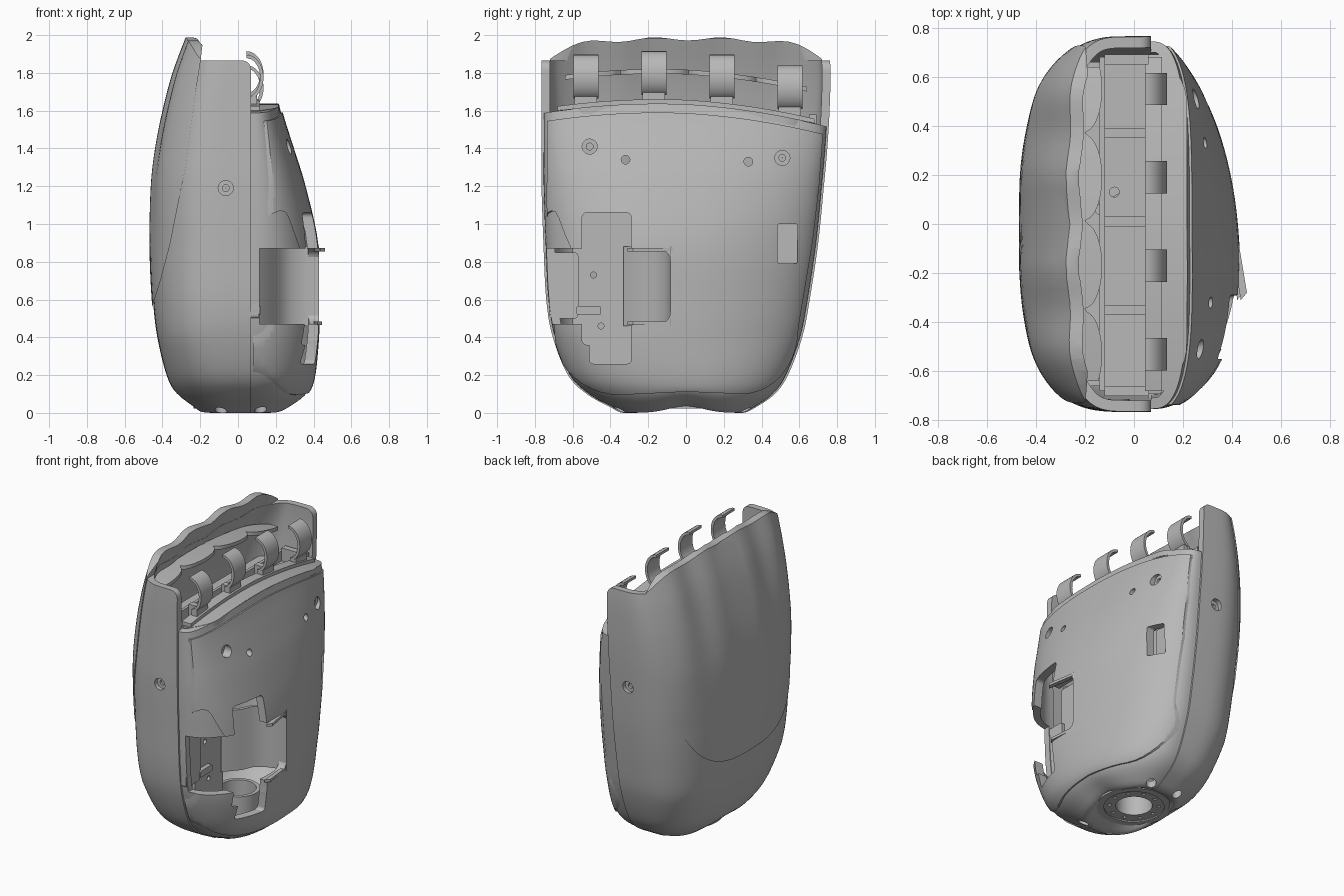
import bpy, bmesh, math
from mathutils import Vector

cube = bpy.data.objects.get("Cube")
if cube:
    bpy.data.objects.remove(cube, do_unlink=True)

grey = bpy.data.materials.new("warm_grey_plastic")
grey.use_nodes = True
shade = (0.48, 0.48, 0.48, 1)
grey.diffuse_color = shade
grey.node_tree.nodes["Principled BSDF"].inputs["Base Color"].default_value = shade

SEAM = 0.07          # plane where the palm meets the back shell
FINGERS = (-0.53, -0.17, 0.19, 0.55)


def clamp(v):
    return max(0.0, min(1.0, v))


# ---------- general helpers ----------
def loft(name, rings, closed=False, caps=False, loop=False):
    bm = bmesh.new()
    rows = [[bm.verts.new(p) for p in ring] for ring in rings]
    n = len(rows[0])
    pairs = list(zip(rows, rows[1:]))
    if loop:
        pairs.append((rows[-1], rows[0]))
    for a, b in pairs:
        for i in range(n if closed else n - 1):
            j = (i + 1) % n
            bm.faces.new((a[i], a[j], b[j], b[i]))
    if caps:
        bm.faces.new(rows[0])
        bm.faces.new(rows[-1])
    if caps or loop:
        bmesh.ops.recalc_face_normals(bm, faces=bm.faces)
    else:
        # open sheets face away from the inside of the body
        inside = Vector((0, 0, 0.9))
        if sum(f.normal.dot(f.calc_center_median() - inside)
               for f in bm.faces if not f.normal_update()) < 0:
            bmesh.ops.reverse_faces(bm, faces=bm.faces)
    mesh = bpy.data.meshes.new(name)
    bm.to_mesh(mesh)
    bm.free()
    ob = bpy.data.objects.new(name, mesh)
    bpy.context.collection.objects.link(ob)
    mesh.materials.append(grey)
    return ob


def prism(name, pts, axis, lo, hi):
    def place(a, b, c):
        return {"x": (c, a, b), "y": (a, c, b), "z": (a, b, c)}[axis]
    return loft(name, [[place(a, b, c) for a, b in pts] for c in (lo, hi)], True, True)


def rect(a0, a1, b0, b1, r=0.0):
    if not r:
        return [(a0, b0), (a1, b0), (a1, b1), (a0, b1)]
    corners = ((a1 - r, b1 - r), (a0 + r, b1 - r), (a0 + r, b0 + r), (a1 - r, b0 + r))
    return [(a + r * math.cos(math.pi / 2 * (q + k / 5)),
             b + r * math.sin(math.pi / 2 * (q + k / 5)))
            for q, (a, b) in enumerate(corners) for k in range(6)]


def disc(a, b, r, n=20):
    return [(a + r * math.cos(math.tau * k / n), b + r * math.sin(math.tau * k / n))
            for k in range(n)]


def lathe(name, profile, centre, axis, n=40):
    rings = []
    for k in range(n):
        c, s = math.cos(math.tau * k / n), math.sin(math.tau * k / n)
        place = {"x": lambda r, h: (h, r * c, r * s), "y": lambda r, h: (r * c, h, r * s),
                 "z": lambda r, h: (r * c, r * s, h)}[axis]
        rings.append([Vector(centre) + Vector(place(r, h)) for r, h in profile])
    return loft(name, rings, True, loop=True)


def screw_seat(name, centre, axis, out):
    cup = [(.046, -.012), (.046, .01), (.018, .01), (.018, -.005), (.001, -.005), (.001, -.012)]
    lathe(name, [(r, h * out) for r, h in cup], centre, axis, 20)


def apply(ob, mod):
    bpy.context.view_layer.objects.active = ob
    bpy.ops.object.modifier_apply(modifier=mod.name)


def boolean(targets, cutter, operation="DIFFERENCE"):
    for ob in targets:
        mod = ob.modifiers.new("cut", "BOOLEAN")
        mod.operation, mod.solver, mod.object = operation, "EXACT", cutter
        apply(ob, mod)
    bpy.data.objects.remove(cutter, do_unlink=True)


# ---------- body sections: z, front y, rear y, back x, palm x ----------
BODY = [(.025, -.23, .23, -.18, .2), (0, -.33, .3, -.21, .24), (.03, -.4, .37, -.25, .3),
        (.1, -.525, .47, -.325, .375), (.2, -.625, .54, -.378, .41), (.4, -.705, .615, -.427, .425),
        (.6, -.74, .655, -.45, .428), (.9, -.755, .7, -.462, .42), (1.2, -.765, .73, -.452, .355),
        (1.4, -.765, .748, -.427, .295), (1.6, -.765, .76, -.385, .235), (1.8, -.765, .765, -.33, .2),
        (2, -.76, .755, -.255, .18)]


def section(s):
    i = min(int(s), len(BODY) - 2)
    u = s - i
    a, b, c, d = (BODY[max(0, min(len(BODY) - 1, i + k))] for k in (-1, 0, 1, 2))
    return [q + u / 2 * (r - p + u * (2 * p - 5 * q + 4 * r - w + u * (3 * (q - r) + w - p)))
            for p, q, r, w in zip(a, b, c, d)]


def half(s, side, off=0.0, n=56):
    z, y0, y1, back, palm = section(s)
    z = max(0, z)
    mid, wide = (y0 + y1) / 2, (y1 - y0) / 2 + off
    start = SEAM if side > 0 else -0.02
    depth = abs((palm if side > 0 else back) - start) + off
    high, low = clamp((z - 0.9) / 0.7), clamp(z / 0.4)
    power = 2 / (2.2 + 0.6 * high if side > 0 else 2.2 + 0.7 * low + 0.5 * high)
    pts = []
    for k in range(n + 1):
        t = math.radians(180 * k / n - 90)
        c, sn = max(0, math.cos(t)), math.sin(t)
        u = math.copysign(abs(sn) ** power, sn)
        y, reach = mid + wide * u, depth * c ** power
        if side > 0:   # fuller on the thumb side
            reach *= 1 - 0.16 * u * low * (1 - 0.5 * high)
        else:          # knuckle ridges fading down the back
            reach += 0.012 * c * clamp((z - 0.9) / 0.9) * math.cos(math.tau * (y - 0.19) / 0.36)
        arch = 0.035 * math.exp(-(y / 0.13) ** 2) * clamp(1 - z / 0.12)
        pts.append((start + side * reach, y, z + arch))
    if side < 0:
        pts = [(SEAM,) + pts[0][1:]] + pts + [(SEAM,) + pts[-1][1:]]
    return pts


def shell(name, s0, s1, side, wall, off=0.0):
    n = int((s1 - s0) * 5)
    ob = loft(name, [half(s0 + (s1 - s0) * k / n, side, off) for k in range(n + 1)])
    mod = ob.modifiers.new("wall", "SOLIDIFY")
    mod.thickness, mod.offset = wall, -1
    apply(ob, mod)
    return ob


def rim(y):          # height of the palm's upper edge
    return 1.635 - 0.13 * (y + 0.15) ** 2 - 0.02 * clamp(y)


YS = [-0.9 + 0.05 * k for k in range(37)]

# ---------- main shells ----------
back_shell = shell("back_shell", 0, 11.4, -1, 0.045)
boolean([back_shell], prism("trim", rect(-.9, .0701, -.5, 1.866, .05), "y", -1, 1), "INTERSECT")
palm_shell = shell("palm_shell", 0, 10.6, 1, 0.045, -0.012)
palm_panel = shell("palm_panel", 2.1, 10.6, 1, 0.02, -0.002)
palm = [palm_shell, palm_panel]
boolean([palm_shell], prism("trim", [(-.9, -.2)] + [(y, rim(y)) for y in YS] + [(.9, -.2)],
                            "x", -1, 1), "INTERSECT")
# the raised panel stops short of the palm's edge all round
sweep = [math.pi / 2 * k / 10 for k in range(11)]
border = [(-.738, 1.1), (-.72, .75)]
border += [(-.35 - .345 * math.cos(a), .41 - .315 * math.sin(a)) for a in sweep]
border += [(0, .112)]
border += [(.3 + .295 * math.sin(a), .45 - .35 * math.cos(a)) for a in sweep]
border += [(.67, .9), (.705, 1.2)]
border += [(.725 - .0365 * k, rim(.725 - .0365 * k) - .045) for k in range(41)]
boolean([palm_panel], prism("trim", border, "x", .08, 1), "INTERSECT")

# raised back cover with a scalloped upper edge
cover = shell("back_cover", 4, 12, -1, 0.05, 0.007)
boolean([cover], prism("trim", [(-1, .48), (-.48, .48), (-.455, .56), (-.41, .7), (-.36, .89),
                                (-.28, 1.29), (-.227, 1.68), (-.2, 1.85), (-.17, 2.1), (-1, 2.1)],
                       "y", -1, 1), "INTERSECT")
wave = [(y, 1.982 - 0.6 * abs(y) ** 6 - 0.02 * abs(y)
         + 0.01 * math.cos(math.tau * (y - 0.19) / 0.36)) for y in YS]
boolean([cover], prism("trim", [(-.9, 0)] + wave + [(.9, 0)], "x", -1, 1), "INTERSECT")

# ---------- thumb opening ----------
boolean([palm_panel], prism("arch", [(.06, .86), (.1, .87), (.11, .94), (.13, 1), (.17, 1.05),
                                     (.22, 1.07), (.25, 1.065), (.27, 1.03), (.33, .86)],
                            "y", -1, -.56))
boolean(palm, prism("window", rect(-1, -.08, .47, .87, .07), "x", .115, .7))


def slot():
    return prism("slot", rect(-.55, -.29, .36, 1.06, .025), "x", .2, .7)


boolean(palm, slot())
boolean(palm, prism("slot", rect(-.51, -.29, .26, .4, .02), "x", .2, .7))
for name, s, z, off in (("thumb_floor", 5.35, .455, .005), ("thumb_ceiling", 6.9, .865, -.02)):
    edge = [(x, y) for x, y, _ in half(s, 1, off) if y < -.1]
    ob = prism(name, [(.1, -.1), (.1, edge[0][1])] + edge, "z", z, z + .018)
    boolean([ob], slot())
    if name == "thumb_floor":
        boolean([ob], prism("hole", disc(.22, -.32, .11, 32), "z", 0, 1))
        for a, b in disc(.22, -.32, .14, 10):
            boolean([ob], prism("hole", disc(a, b, .011, 10), "z", 0, 1))
sleeve = [(.43, -.085), (.36, -.085), (.28, -.11), (.22, -.16), (.19, -.23), (.1, -.33)]
prism("thumb_sleeve", sleeve + [(x - .015, y + .02) for x, y in reversed(sleeve)], "z", .46, .88)
for z, tip in ((.855, .46), (.465, .445)):
    prism("thumb_flange", [(.41, -.07), (.425, -.07), (tip, -.28), (tip - .025, -.31), (.4, -.1)],
          "z", z, z + .018)
prism("thumb_side_tab", rect(-.725, -.57, .5, .85, .02), "x", .06, .11)
inner_wall = prism("thumb_inner_wall", rect(-.6, -.29, .2, 1.1), "x", .07, .09)
for y, z in ((-.49, .73), (-.45, .46)):
    boolean([inner_wall], prism("hole", disc(y, z, .016), "x", 0, .3))
prism("thumb_inner_clip", rect(-.58, -.45, .52, .565, .01), "x", .09, .12)

# ---------- screw holes and recess ----------
for y, z, r in ((-.51, 1.41, .04), (.51, 1.35, .04), (-.32, 1.34, .023), (.33, 1.33, .023)):
    boolean(palm, prism("hole", disc(y, z, r), "x", .1, .6))
    if r > .03:
        screw_seat("palm_screw_seat", (.215, y, z), "x", 1)
boolean(palm, prism("recess", rect(.485, .59, .79, 1, .01), "x", .1, .6))
prism("palm_recess_floor", rect(.48, .595, .785, 1.005), "x", .2, .22)
for side, y in ((-1, -.725), (1, .69)):
    boolean([back_shell], prism("hole", disc(-.065, 1.19, .04), "y", side * .5, side * .9))
    screw_seat("side_screw_seat", (-.065, y, 1.19), "y", side)
for x in (-.09, .12):
    for y in (-.35, .31):
        boolean([back_shell, palm_shell], prism("hole", disc(x, y, .032), "z", -.1, .09))

# ---------- wrist mount ----------
wrist = lathe("wrist_ring", [(.235, .022), (.235, .06), (.14, .06), (.14, .2), (.115, .2),
                             (.115, .03), (.19, .03), (.19, .022)], (0, 0, 0), "z")
for a, b in disc(0, 0, .155, 10):
    boolean([wrist], prism("hole", disc(a, b, .013, 10), "z", -.1, .1))


# ---------- finger bay ----------
def band(name, x0, x1, low, high, span, n=40):
    ys = [-span + 2 * span * k / n for k in range(n + 1)]
    return loft(name, [[(x0(y), y, rim(y) + low), (x1(y), y, rim(y) + low),
                        (x1(y), y, rim(y) + high), (x0(y), y, rim(y) + high)] for y in ys],
                True, True)


band("palm_top_ledge", lambda y: .06, lambda y: .215 - 3 * max(0, abs(y) - .5) ** 2,
     -.035, .002, .69)
band("finger_rail", lambda y: .045, lambda y: .115, -.05, .025, .68)
band("knuckle_shelf", lambda y: -.27 + 2 * max(0, abs(y) - .45) ** 2,
     lambda y: -.2 + .07 * math.sqrt(max(0, 1 - min(abs(y - f) for f in FINGERS) ** 2 / .03)),
     .16, .185, .64, 100)
tray = prism("finger_tray", rect(-.28, .07, -.66, .66), "z", 1.46, 1.49)
for x, y in ((-.08, .13), (-.14, .06), (-.14, -.12)):
    boolean([tray], prism("hole", disc(x, y, .02), "z", 1, 2))
for y in (-.68, -.35, .01, .37, .67):
    prism("finger_divider", rect(-.12, .06, y - .02, y + .02), "z", 1.47, 1.58)
prism("tray_back_wall", rect(-.14, -.12, -.68, .68), "z", 1.47, 1.56)

# curved finger hooks
for y in FINGERS:
    base = rim(y) + 0.01
    arc = [(.045 + .09 * math.cos(a), base + .15 + .12 * math.sin(a), math.cos(a), math.sin(a))
           for a in (math.radians(-70 + 10 * k) for k in range(17))]
    outer = [(x, z) for x, z, _, _ in arc]
    inner = [(x - .018 * c, z - .018 * s) for x, z, c, s in reversed(arc)]
    prism("finger_hook", outer + inner, "y", y - .066, y + .066)
    prism("hook_foot", rect(.055, .1, y - .06, y + .06), "z", base - .03, base + .05)

# ---------- shading ----------
for ob in bpy.context.scene.objects:
    if ob.type == "MESH":
        ob.select_set(True)
        bpy.context.view_layer.objects.active = ob
bpy.ops.object.shade_smooth_by_angle(angle=math.radians(32))
